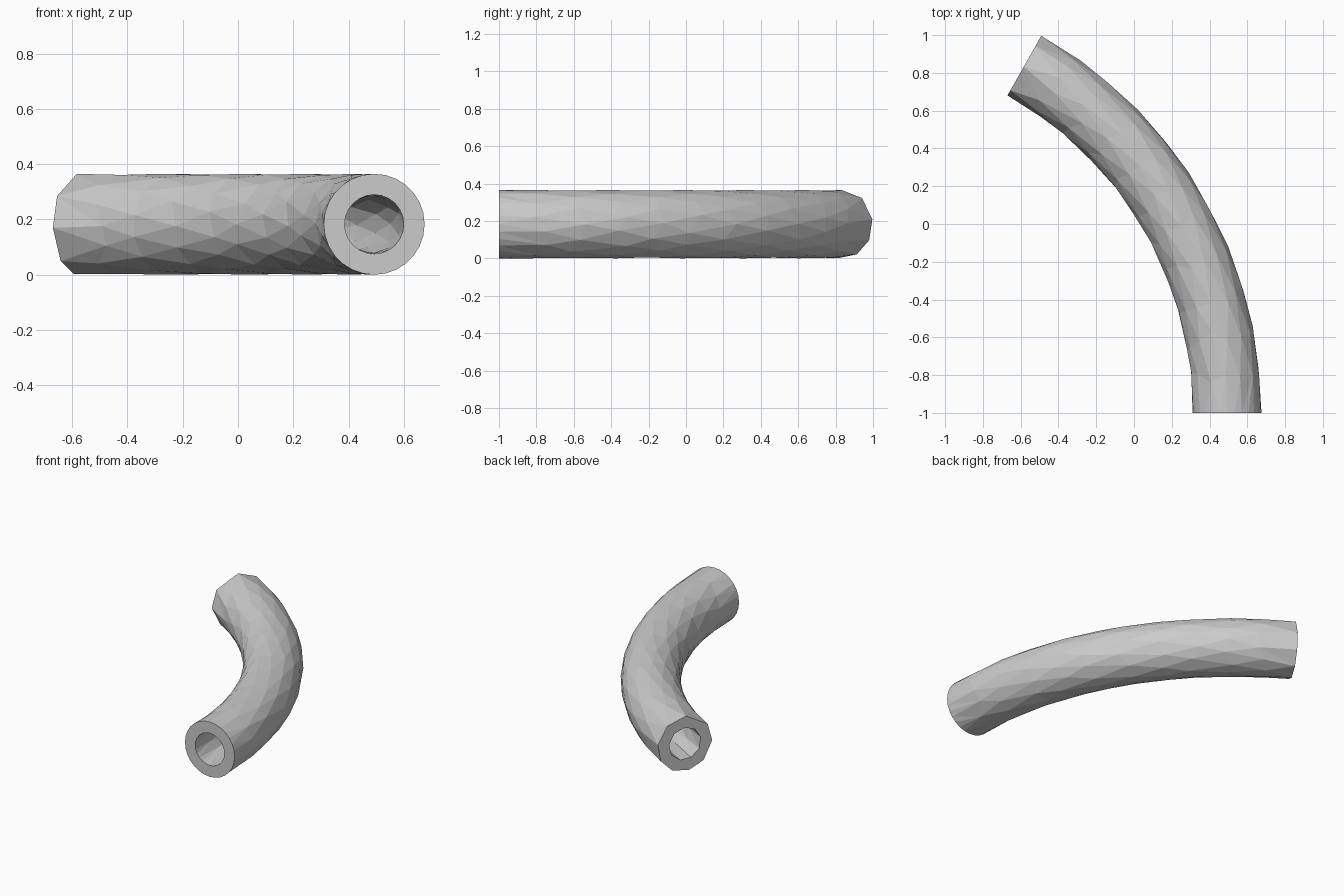
import bpy, bmesh, random
from math import sin, cos, radians, pi

if "Cube" in bpy.data.objects:
    bpy.data.objects.remove(bpy.data.objects["Cube"])

random.seed(4)
BEND = 2.113                 # centreline radius of the bend
SWEEP = radians(60.5)
OUTER, BORE = 0.1825, 0.107
CX, CY, CZ = 0.4925 - BEND, -1.0, OUTER
STEPS = 11

bm = bmesh.new()


def ring(t, radius, angles, wobble=0.0):
    """Cross-section ring: list of (angle, vert) around the bent axis."""
    out = []
    for a in angles:
        s = SWEEP * (t + random.uniform(-wobble, wobble))
        d = BEND + radius * cos(a)
        v = bm.verts.new((CX + d * cos(s), CY + d * sin(s), CZ + radius * sin(a)))
        out.append((a, v))
    return out


def zip_rings(a, b):
    """Join two rings of any vertex counts with triangles."""
    def close(r):
        return r + [(r[0][0] + 2 * pi, r[0][1])]
    a, b = close(a), close(b)
    i = j = 0
    while i < len(a) - 1 or j < len(b) - 1:
        if j == len(b) - 1 or (i < len(a) - 1 and a[i + 1][0] <= b[j + 1][0]):
            bm.faces.new((a[i][1], a[i + 1][1], b[j][1]))
            i += 1
        else:
            bm.faces.new((a[i][1], b[j + 1][1], b[j][1]))
            j += 1


def even(n, offset=0.0, jitter=0.0):
    return [2 * pi * (k + offset + random.uniform(-jitter, jitter)) / n for k in range(n)]


def wall(radius, sides, front, back):
    """Faceted tube wall; fine at the front end, coarse at the back."""
    rings = [ring(0, radius, front)]
    for k in range(1, STEPS):
        rings.append(ring(k / STEPS, radius, even(sides, 0.5 * (k % 2), 0.1), 0.018))
    rings.append(ring(1, radius, back))
    for a, b in zip(rings, rings[1:]):
        zip_rings(a, b)
    return rings[0], rings[-1]


# outer skin and bore
back_outer = [radians(d) for d in (8, 50, 92, 146, 184, 227, 262, 298, 332)]
skin = wall(OUTER, 14, even(28), back_outer)
bore = wall(BORE, 10, even(24), even(9, 0.2))

# flat annular end faces
for outer_end, bore_end in zip(skin, bore):
    zip_rings(outer_end, bore_end)

bmesh.ops.recalc_face_normals(bm, faces=bm.faces)
mesh = bpy.data.meshes.new("bent_pipe")
bm.to_mesh(mesh)
bm.free()
bpy.context.collection.objects.link(bpy.data.objects.new("bent_pipe", mesh))
